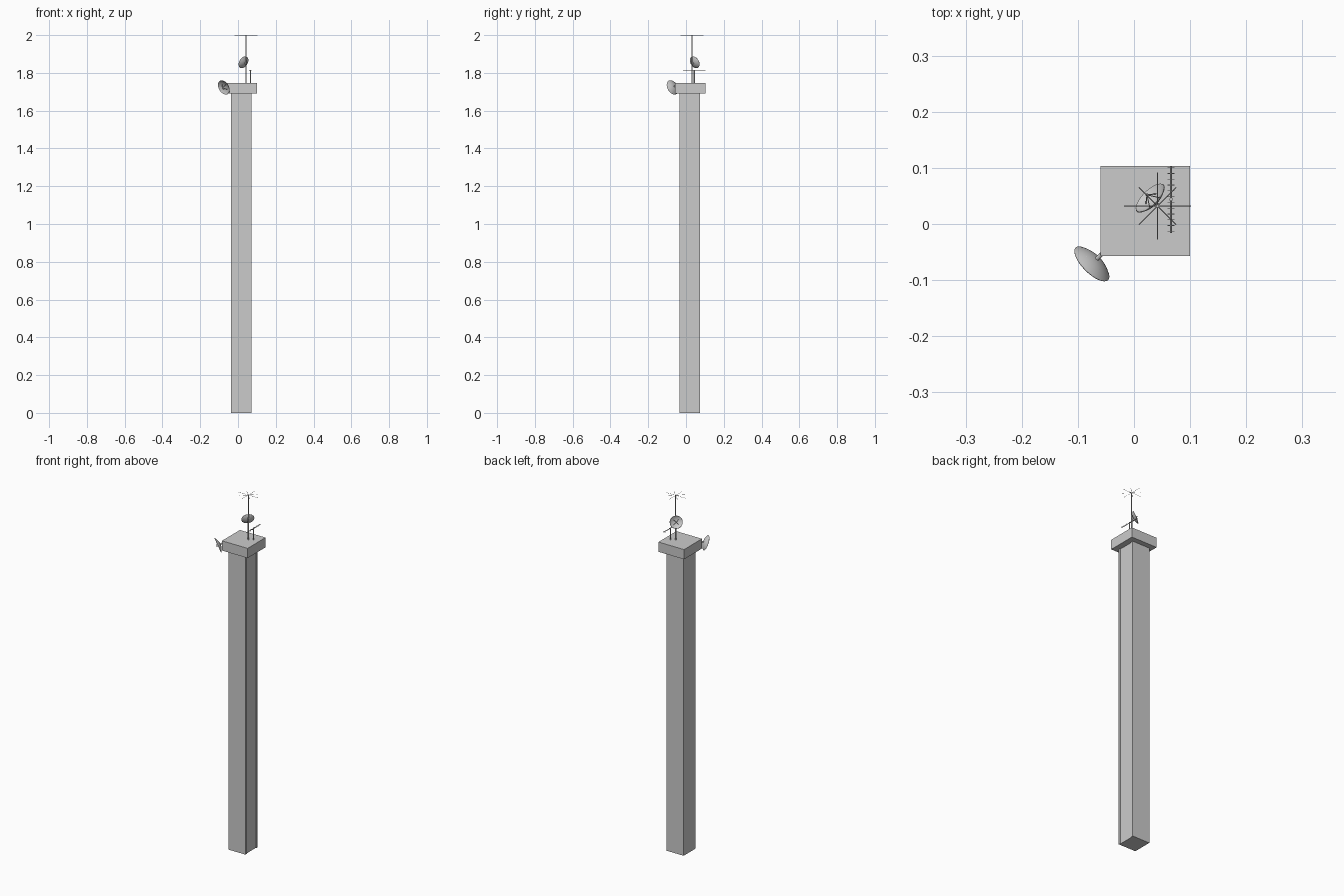
import bpy, bmesh, math
from mathutils import Vector, Matrix

if "Cube" in bpy.data.objects:
    bpy.data.objects.remove(bpy.data.objects["Cube"])


def add_object(name, bm, smooth=False):
    bmesh.ops.recalc_face_normals(bm, faces=bm.faces)
    me = bpy.data.meshes.new(name)
    bm.to_mesh(me)
    bm.free()
    ob = bpy.data.objects.new(name, me)
    bpy.context.scene.collection.objects.link(ob)
    if smooth:
        bpy.context.view_layer.objects.active = ob
        ob.select_set(True)
        bpy.ops.object.shade_smooth_by_angle(angle=math.radians(40))
        ob.select_set(False)
    return ob


def prism(name, outline, z0, z1):
    bm = bmesh.new()
    face = bm.faces.new([bm.verts.new((x, y, z0)) for x, y in outline])
    ext = bmesh.ops.extrude_face_region(bm, geom=[face], use_keep_orig=True)
    bmesh.ops.translate(bm, vec=(0, 0, z1 - z0),
                        verts=[v for v in ext["geom"] if isinstance(v, bmesh.types.BMVert)])
    return add_object(name, bm)


def rod(bm, a, b, r, r2=None, sides=8):
    a, b = Vector(a), Vector(b)
    rot = (b - a).to_track_quat('Z', 'Y').to_matrix().to_4x4()
    bmesh.ops.create_cone(bm, cap_ends=True, segments=sides, radius1=r,
                          radius2=r if r2 is None else r2, depth=(b - a).length,
                          matrix=Matrix.Translation((a + b) / 2) @ rot)


def dish(name, rim_centre, facing, radius, depth, mount):
    frame = (Matrix.Translation(rim_centre)
             @ Vector(facing).to_track_quat('Z', 'Y').to_matrix().to_4x4()
             @ Matrix.Translation((0, 0, -depth)))
    # curved bowl: outer and inner parabola spun about the axis
    t, n = 0.0012, 8
    prof = [(radius * i / n, depth * (i / n) ** 2) for i in range(n + 1)]
    prof += [(r * 0.975, z + t) for r, z in reversed(prof)]
    bm = bmesh.new()
    vs = [bm.verts.new((r, 0, z)) for r, z in prof]
    es = [bm.edges.new(p) for p in zip(vs, vs[1:])]
    bmesh.ops.spin(bm, geom=vs + es, cent=(0, 0, 0), axis=(0, 0, 1),
                   angle=2 * math.pi, steps=32)
    bmesh.ops.remove_doubles(bm, verts=bm.verts, dist=1e-5)
    bm.transform(frame)
    add_object(name, bm, True)
    # four struts, receiver and rear mount
    bm = bmesh.new()
    s = radius * 0.56
    tip = (0, 0, depth * 1.75)
    for k in range(4):
        a = math.pi / 4 + k * math.pi / 2
        rod(bm, (s * math.cos(a), s * math.sin(a), depth * 0.31), tip, 0.0009, sides=6)
    rod(bm, (0, 0, depth * 1.6), (0, 0, depth * 1.9), 0.0025)
    rod(bm, (0, 0, 0.0008), (0, 0, -mount), 0.004, sides=12)
    bm.transform(frame)
    add_object(name + "_feed", bm)


# column with a shallow recess on the right side, and cap
x0, x1, y0, y1, w, d = -0.037, 0.071, -0.034, 0.074, 0.011, 0.004
prism("column", [(x0, y0), (x1, y0), (x1, y0 + w), (x1 - d, y0 + w),
                 (x1 - d, y1 - w), (x1, y1 - w), (x1, y1), (x0, y1)], 0, 1.692)
prism("cap", [(-0.06, -0.057), (0.10, -0.057), (0.10, 0.103), (-0.06, 0.103)], 1.692, 1.747)

# mast
mx, my = 0.042, 0.032
bm = bmesh.new()
rod(bm, (mx, my, 1.745), (mx, my, 1.87), 0.0035)
rod(bm, (mx, my, 1.87), (mx, my, 2.0), 0.0025)
add_object("mast", bm, True)

# radial spikes at mast top
bm = bmesh.new()
for k in range(8):
    a = k * math.pi / 4
    length = 0.06 if k % 2 == 0 else 0.047
    rod(bm, (mx, my, 1.999), (mx + length * math.cos(a), my + length * math.sin(a), 1.999),
        0.0008, sides=4)
add_object("mast_spikes", bm)

# beam antenna: pole, boom and cross elements
bm = bmesh.new()
ax = 0.066
rod(bm, (ax, 0.044, 1.745), (ax, 0.044, 1.815), 0.003)
rod(bm, (ax, -0.016, 1.812), (ax, 0.103, 1.812), 0.0018)
for i in range(12):
    y = -0.013 + i * 0.0103
    rod(bm, (ax - 0.0065, y, 1.812), (ax + 0.0065, y, 1.812), 0.0007, sides=6)
add_object("beam_antenna", bm)

# dishes
c, s = math.cos(math.radians(23)), math.sin(math.radians(23))
q = c * math.sqrt(0.5)
dish("corner_dish", (-0.075, -0.071, 1.723), (-q, -q, -s), 0.041, 0.014, 0.012)
dish("mast_dish", (0.029, 0.046, 1.856), (-q, q, s), 0.034, 0.012, 0.007)
